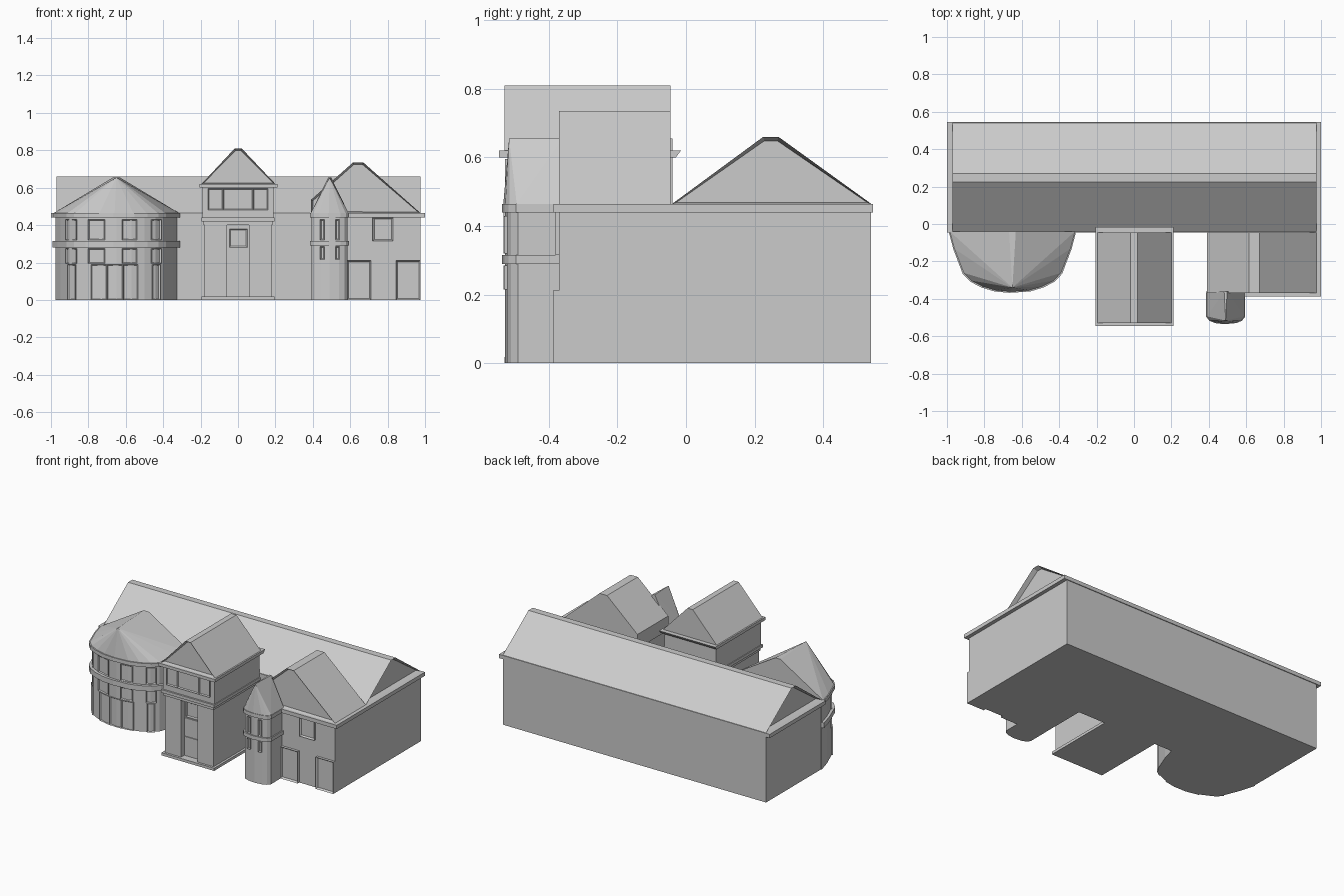
import bpy, bmesh
from mathutils import Vector

cube = bpy.data.objects.get("Cube")
if cube:
    bpy.data.objects.remove(cube, do_unlink=True)

grey = bpy.data.materials.new("plain grey")
grey.use_nodes = True
tone = (0.6, 0.6, 0.6, 1)
grey.diffuse_color = tone
grey.node_tree.nodes["Principled BSDF"].inputs["Base Color"].default_value = tone


def finish(name, bm):
    mesh = bpy.data.meshes.new(name)
    bm.to_mesh(mesh)
    bm.free()
    mesh.materials.append(grey)
    obj = bpy.data.objects.new(name, mesh)
    bpy.context.collection.objects.link(obj)


def solid(name, profile, axis, a, b, recess=(), rim=0.015, depth=0.02):
    """Extrude a flat profile along an axis; sink the faces that look along recess directions."""
    place = {"x": lambda p, t: (t, p[0], p[1]),
             "y": lambda p, t: (p[0], t, p[1]),
             "z": lambda p, t: (p[0], p[1], t)}[axis]
    bm = bmesh.new()
    low = [bm.verts.new(place(p, a)) for p in profile]
    high = [bm.verts.new(place(p, b)) for p in profile]
    bm.faces.new(low)
    bm.faces.new(high)
    n = len(profile)
    for i in range(n):
        j = (i + 1) % n
        bm.faces.new((low[i], low[j], high[j], high[i]))
    bmesh.ops.recalc_face_normals(bm, faces=bm.faces)
    for d in recess:
        face = max(bm.faces, key=lambda f: f.normal.dot(Vector(d)))
        bmesh.ops.inset_individual(bm, faces=[face], thickness=rim, depth=-depth)
    finish(name, bm)


def box(name, x0, x1, y0, y1, z0, z1, **kw):
    solid(name, [(x0, y0), (x1, y0), (x1, y1), (x0, y1)], "z", z0, z1, **kw)


FRONT, LEFT, RIGHT = (0, -1, 0), (1, 0, 0), (-1, 0, 0)


# Rounded towers: half outline is (distance from centre line, y), back to front
def outline(half, cx, grow=0.0):
    front = half[-1][1]
    back = half[0][1]
    pts = [(w + grow, y + grow * (y - back) / (front - back) * -1) for w, y in half]
    return [(cx - w, y) for w, y in pts] + [(cx + w, y) for w, y in reversed(pts) if w > grow]


def tower_roof(name, half, cx, grow, z0, z1, ridge):
    back, front = half[0][1], half[-1][1]
    bm = bmesh.new()
    for x, y in outline(half, cx, grow):
        bm.verts.new((x, y, z0))
    for x, y in ((cx - ridge, back), (cx + ridge, back), (cx, front + 0.012)):
        bm.verts.new((x, y, z1))
    bmesh.ops.convex_hull(bm, input=bm.verts)
    bmesh.ops.dissolve_limit(bm, angle_limit=0.01, verts=bm.verts, edges=bm.edges)
    finish(name, bm)


def wall_y(half, w):
    for (w0, y0), (w1, y1) in zip(half, half[1:]):
        if w1 <= w <= w0:
            return y0 + (y1 - y0) * (w0 - w) / (w0 - w1)
    return half[-1][1]


def tower_panel(name, half, cx, x0, x1, z0, z1):
    """Framed panel that follows the curved tower wall."""
    a = Vector((x0, wall_y(half, abs(x0 - cx))))
    b = Vector((x1, wall_y(half, abs(x1 - cx))))
    out = Vector((b.y - a.y, a.x - b.x)).normalized()
    profile = [a + out * 0.008, b + out * 0.008, b - out * 0.02, a - out * 0.02]
    solid(name, [tuple(p) for p in profile], "z", z0, z1,
          recess=[(out.x, out.y, 0)], rim=0.008, depth=0.007)


def tower(name, half, cx, bands, apex, ridge, grow):
    solid(name + "_wall", outline(half, cx), "z", 0, 0.45)
    for i, (z0, z1) in enumerate(bands):
        solid(f"{name}_band_{i + 1}", outline(half, cx, grow), "z", z0, z1)
    tower_roof(name + "_roof", half, cx, grow * 0.6, 0.465, apex, ridge)


# Main hall
box("hall_walls", -0.97, 0.975, -0.04, 0.54, 0, 0.44)
box("hall_eave", -1, 1, -0.045, 0.545, 0.44, 0.465)
solid("hall_roof", [(-0.04, 0.465), (0.225, 0.66), (0.27, 0.66), (0.54, 0.465)], "x",
      -0.97, 0.975, recess=(LEFT, RIGHT), rim=0.012, depth=0.03)

# Large round bay
bay = [(0.325, -0.04), (0.3, -0.13), (0.25, -0.255), (0.21, -0.295),
       (0.15, -0.325), (0.08, -0.345), (0, -0.352)]
bay_x = -0.65
tower("bay", bay, bay_x, [(0.28, 0.315), (0.44, 0.465)], 0.655, 0.018, 0.016)
for i, (x0, x1) in enumerate([(-0.915, -0.86), (-0.8, -0.71), (-0.62, -0.54), (-0.465, -0.415)]):
    tower_panel(f"bay_upper_window_{i + 1}", bay, bay_x, x0, x1, 0.32, 0.43)
    tower_panel(f"bay_lower_window_{i + 1}", bay, bay_x, x0, x1, 0.195, 0.275)
for i, (x0, x1) in enumerate([(-0.905, -0.865), (-0.785, -0.7), (-0.7, -0.615),
                              (-0.615, -0.535), (-0.46, -0.42)]):
    tower_panel(f"bay_door_{i + 1}", bay, bay_x, x0, x1, 0, 0.19)

# Slim turret
turret = [(0.096, -0.36), (0.096, -0.49), (0.08, -0.51), (0.05, -0.522), (0, -0.528)]
tower("turret", turret, 0.49, [(0.29, 0.315), (0.44, 0.465)], 0.655, 0.008, 0.008)
for i, x in enumerate((0.44, 0.52)):
    tower_panel(f"turret_upper_slit_{i + 1}", turret, 0.49, x, x + 0.022, 0.32, 0.43)
    tower_panel(f"turret_lower_slit_{i + 1}", turret, 0.49, x, x + 0.022, 0.215, 0.285)

# Gabled wing
box("wing_walls", 0.395, 0.975, -0.37, -0.04, 0, 0.44)
box("wing_eave", 0.39, 1, -0.387, -0.04, 0.44, 0.465)
solid("wing_roof", [(0.39, 0.465), (0.39, 0.535), (0.615, 0.735), (0.67, 0.735), (0.975, 0.465)],
      "y", -0.37, -0.045, recess=(FRONT,), rim=0.012)
box("wing_window", 0.72, 0.83, -0.38, -0.36, 0.315, 0.44, recess=(FRONT,), rim=0.012, depth=0.009)
for i, x in enumerate((0.582, 0.845)):
    box(f"wing_door_{i + 1}", x, x + 0.13, -0.388, -0.36, 0, 0.212,
        recess=(FRONT,), rim=0.012, depth=0.012)

# Entrance block, lower storey with a sunken doorway
box("entrance_step", -0.195, 0.195, -0.53, -0.04, 0, 0.018)
for side, x in (("right", -0.18), ("left", 0.06)):
    box(f"entrance_{side}_wall", x, x + 0.12, -0.515, -0.04, 0.018, 0.41)
box("doorway_back", -0.06, 0.06, -0.475, -0.04, 0.018, 0.41)
box("door_leaf", -0.06, 0.06, -0.481, -0.47, 0.018, 0.145)
box("door_panel", -0.06, 0.06, -0.481, -0.47, 0.15, 0.27)
box("door_window", -0.046, 0.05, -0.481, -0.47, 0.28, 0.38,
    recess=(FRONT,), rim=0.01, depth=0.006)
box("entrance_lower_band", -0.185, 0.185, -0.522, -0.04, 0.4, 0.42)
box("entrance_upper_band", -0.195, 0.195, -0.532, -0.04, 0.42, 0.44)

# Entrance block, upper storey and roof
box("entrance_upper_walls", -0.19, 0.19, -0.52, -0.045, 0.44, 0.6)
for i, (x0, x1) in enumerate([(-0.16, -0.08), (-0.08, 0.08), (0.08, 0.16)]):
    box(f"entrance_window_{i + 1}", x0, x1, -0.528, -0.51, 0.48, 0.595,
        recess=(FRONT,), rim=0.008, depth=0.007)
solid("entrance_eave", [(-0.545, 0.62), (-0.015, 0.62), (-0.03, 0.6), (-0.545, 0.6)],
      "x", -0.205, 0.21)
solid("entrance_roof", [(-0.195, 0.62), (-0.018, 0.81), (0.02, 0.81), (0.2, 0.62)],
      "y", -0.53, -0.045, recess=(FRONT,), rim=0.012)
